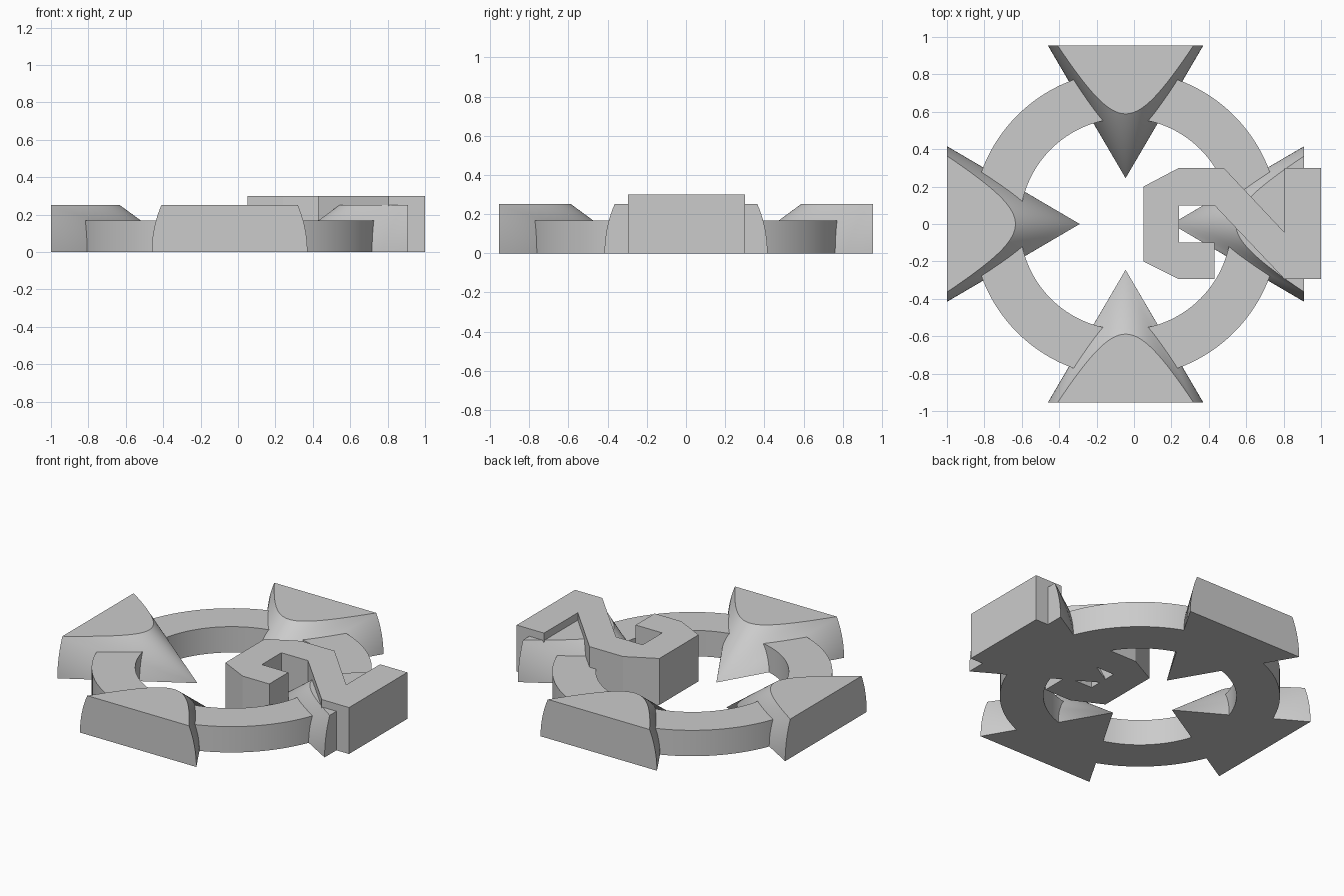
import bpy
import bmesh
import math
from mathutils import Matrix, Vector

cube = bpy.data.objects.get("Cube")
if cube:
    bpy.data.objects.remove(cube, do_unlink=True)

CENTRE_X = -0.045

grey = bpy.data.materials.new("plain_grey")
grey.use_nodes = True
GREY = (0.6, 0.6, 0.6, 1)
grey.diffuse_color = GREY
grey.node_tree.nodes["Principled BSDF"].inputs["Base Color"].default_value = GREY


def finish(bm, name, smooth=True):
    """Turn a bmesh into a named, coloured object."""
    bmesh.ops.recalc_face_normals(bm, faces=bm.faces)
    mesh = bpy.data.meshes.new(name)
    bm.to_mesh(mesh)
    bm.free()
    mesh.materials.append(grey)
    obj = bpy.data.objects.new(name, mesh)
    bpy.context.collection.objects.link(obj)
    if smooth:
        bpy.ops.object.select_all(action="DESELECT")
        obj.select_set(True)
        bpy.context.view_layer.objects.active = obj
        bpy.ops.object.shade_smooth_by_angle(angle=math.radians(25))
    return obj


def cut_flat(bm, height, keep_below):
    """Slice at a height, drop one side and cap the opening."""
    cut = bmesh.ops.bisect_plane(
        bm, geom=bm.verts[:] + bm.edges[:] + bm.faces[:], dist=1e-5,
        plane_co=(0, 0, height), plane_no=(0, 0, 1),
        clear_outer=keep_below, clear_inner=not keep_below)
    edges = [e for e in cut["geom_cut"]
             if isinstance(e, bmesh.types.BMEdge) and e.is_boundary]
    bmesh.ops.holes_fill(bm, edges=edges, sides=0)


def pointer(name, angle):
    """Elliptical cone lying down, tip inwards, flat above and below."""
    tip, base, half_width, half_height = 0.245, 0.955, 0.416, 0.52
    length = base - tip
    bm = bmesh.new()
    bmesh.ops.create_cone(bm, cap_ends=True, segments=128,
                          radius1=1, radius2=0, depth=length)
    bmesh.ops.remove_doubles(bm, verts=bm.verts, dist=1e-5)
    bmesh.ops.scale(bm, vec=(half_height, half_width, 1), verts=bm.verts)
    # Lay the axis along x with the tip facing the centre
    lay = Matrix.Translation((tip + length / 2, 0, 0)) @ Matrix.Rotation(-math.pi / 2, 4, "Y")
    bmesh.ops.transform(bm, matrix=lay, verts=bm.verts)
    cut_flat(bm, 0.252, True)
    cut_flat(bm, 0, False)
    place = Matrix.Translation((CENTRE_X, 0, 0)) @ Matrix.Rotation(angle, 4, "Z")
    bmesh.ops.transform(bm, matrix=place, verts=bm.verts)
    finish(bm, name)


# Ring: a rectangular section spun around the centre
bm = bmesh.new()
inner, outer, height = 0.565, 0.82, 0.167
section = [bm.verts.new((CENTRE_X + r, 0, z)) for r, z in
           ((inner, 0), (outer, 0), (outer, height), (inner, height))]
edges = [bm.edges.new((section[i], section[i - 1])) for i in range(4)]
bmesh.ops.spin(bm, geom=section + edges, cent=(CENTRE_X, 0, 0), axis=(0, 0, 1),
               angle=math.tau, steps=128)
bmesh.ops.remove_doubles(bm, verts=bm.verts, dist=1e-4)
finish(bm, "ring")

# Four pointers around the ring
for i, side in enumerate(("left", "back", "right", "front")):
    pointer(side + "_pointer", i * math.pi / 2)

# Angular hook block: an outline extruded upwards
outline = [(0.05, 0.2), (0.24, 0.3), (0.48, 0.3), (0.805, -0.045), (0.805, 0.3),
           (1, 0.3), (1, -0.295), (0.805, -0.295), (0.43, 0.1), (0.24, 0.1),
           (0.24, -0.1), (0.43, -0.1), (0.43, -0.295), (0.24, -0.295), (0.05, -0.2)]
bm = bmesh.new()
face = bm.faces.new([bm.verts.new((x, y, 0)) for x, y in outline])
top = bmesh.ops.extrude_face_region(bm, geom=[face], use_keep_orig=True)["geom"]
bmesh.ops.translate(bm, vec=Vector((0, 0, 0.3)),
                    verts=[v for v in top if isinstance(v, bmesh.types.BMVert)])
finish(bm, "hook_block", smooth=False)
